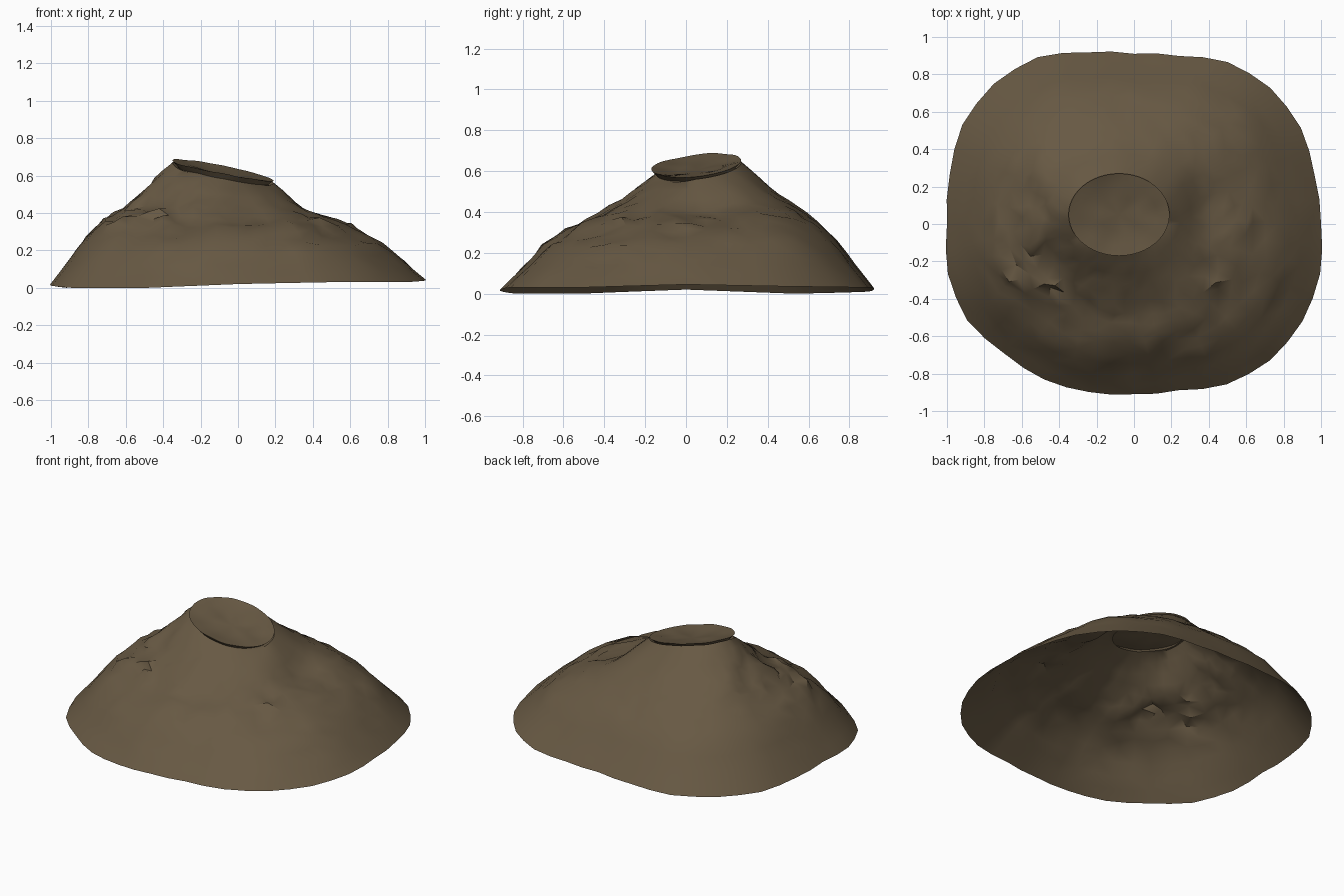
import bpy
import bmesh
import random
from math import sin, cos, pi, exp
from mathutils import Vector, noise

random.seed(4)
cube = bpy.data.objects.get("Cube")
if cube:
    bpy.data.objects.remove(cube)

# Earthy rock colour
rock = bpy.data.materials.new("brown rock")
rock.use_nodes = True
colour = (0.137, 0.1, 0.057, 1)
rock.diffuse_color = colour
bsdf = rock.node_tree.nodes["Principled BSDF"]
bsdf.inputs["Base Color"].default_value = colour
bsdf.inputs["Roughness"].default_value = 1

# Foot outline: distance from the centre and height at equal angles, starting at +x
FOOT = [1, 1, 1.03, 1.03, 1, .93, .91, .95, 1.03, 1.06, 1.06, 1.02,
        1, 1.03, 1.03, .98, .96, .93, .91, .92, .99, 1.03, 1.04, 1.03]
EDGE = [.055, .045, .04, .04, .02, .01, .03, .01, .01, .03, .04, .04]
# Slope profile: share of the way to the summit, share of the height
SLOPE = [(0, 0), (.15, .2), (.3, .41), (.45, .55), (.6, .66), (.75, .76), (.9, .91), (1, 1)]
# Hollows in the slopes: x, y, depth, width
HOLLOWS = [(.36, .08, .06, .16), (.1, -.45, .02, .12), (-.32, -.48, .03, .13), (-.63, -.02, .02, .1)]
SIDES = 2 * len(FOOT)
RINGS = 15
CENTRE = Vector((-.08, .05, 0))


def around(values, i):
    """Blend a closed list of values at side i."""
    step = SIDES // len(values)
    k, part = divmod(i, step)
    a, b = values[k], values[(k + 1) % len(values)]
    return a + (b - a) * part / step


def slope(t):
    for (a, za), (b, zb) in zip(SLOPE, SLOPE[1:]):
        if t <= b:
            return za + (zb - za) * (t - a) / (b - a)
    return 1


def foot(i):
    a = 2 * pi * i / SIDES
    r = around(FOOT, i)
    return Vector((r * cos(a), r * sin(a), around(EDGE, i)))


def cap(i, size, lift=0):
    """Point on the tilted summit slab."""
    a = 2 * pi * i / SIDES
    p = CENTRE + Vector((.27 * cos(a), .22 * sin(a), 0)) * size
    p.z = .62 - .19 * p.x + .1 * p.y + .012 * noise.noise(p * 8) + lift
    return p


def summit(i):
    """Top of the slope, set back under the slab at the front."""
    front = max(0, -sin(2 * pi * i / SIDES))
    return cap(i, 1 - .05 * front, -.012 - .03 * front)


def crag(p, t):
    """Broken ground: folded on the upper right shoulder, milder elsewhere."""
    patch = exp(-((p.x + .42) ** 2 + (p.y + .05) ** 2) * 10)
    front = max(0, -p.y) * .6 + max(0, p.x) * .5
    strength = (.15 + patch + front) * sin(pi * t) ** 1.5
    n = noise.noise_vector(p * 5)
    jitter = Vector([random.uniform(-1, 1) for axis in range(3)])
    shove = (n * .04 + jitter * .03) * strength
    for x, y, depth, width in HOLLOWS:
        shove.z -= depth * exp(-((p.x - x) ** 2 + (p.y - y) ** 2) / width ** 2) * min(1, 5 * (1 - t))
    return shove


# Mountain slopes, open underneath
bm = bmesh.new()
rings = []
for k in range(RINGS):
    t = k / (RINGS - 1)
    ring = []
    for i in range(SIDES):
        low, high = foot(i), summit(i)
        p = low.lerp(high, t)
        p.z = low.z + (high.z - low.z) * slope(t)
        ring.append(bm.verts.new(p + crag(p, t)))
    rings.append(ring)

# Undercut neck, then the slightly dished summit slab
for size, lift in ((.88, -.03), (1, 0), (.75, -.012), (.4, -.022)):
    rings.append([bm.verts.new(cap(i, size, lift)) for i in range(SIDES)])
for lower, upper in zip(rings, rings[1:]):
    for i in range(SIDES):
        j = (i + 1) % SIDES
        bm.faces.new((lower[i], lower[j], upper[j], upper[i]))
middle = bm.verts.new(cap(0, 0, -.025))
for i in range(SIDES):
    bm.faces.new((rings[-1][i], rings[-1][(i + 1) % SIDES], middle))
bmesh.ops.triangulate(bm, faces=[f for f in bm.faces if len(f.verts) == 4])

# Rest the lowest point on the ground
drop = min(v.co.z for v in bm.verts)
bmesh.ops.translate(bm, verts=bm.verts, vec=(0, 0, -drop))

mesh = bpy.data.meshes.new("mountain_shell")
bm.to_mesh(mesh)
bm.free()
mesh.materials.append(rock)
shell = bpy.data.objects.new("mountain_shell", mesh)
bpy.context.collection.objects.link(shell)
bpy.ops.object.select_all(action='DESELECT')
shell.select_set(True)
bpy.context.view_layer.objects.active = shell
bpy.ops.object.shade_smooth_by_angle(angle=.8)
